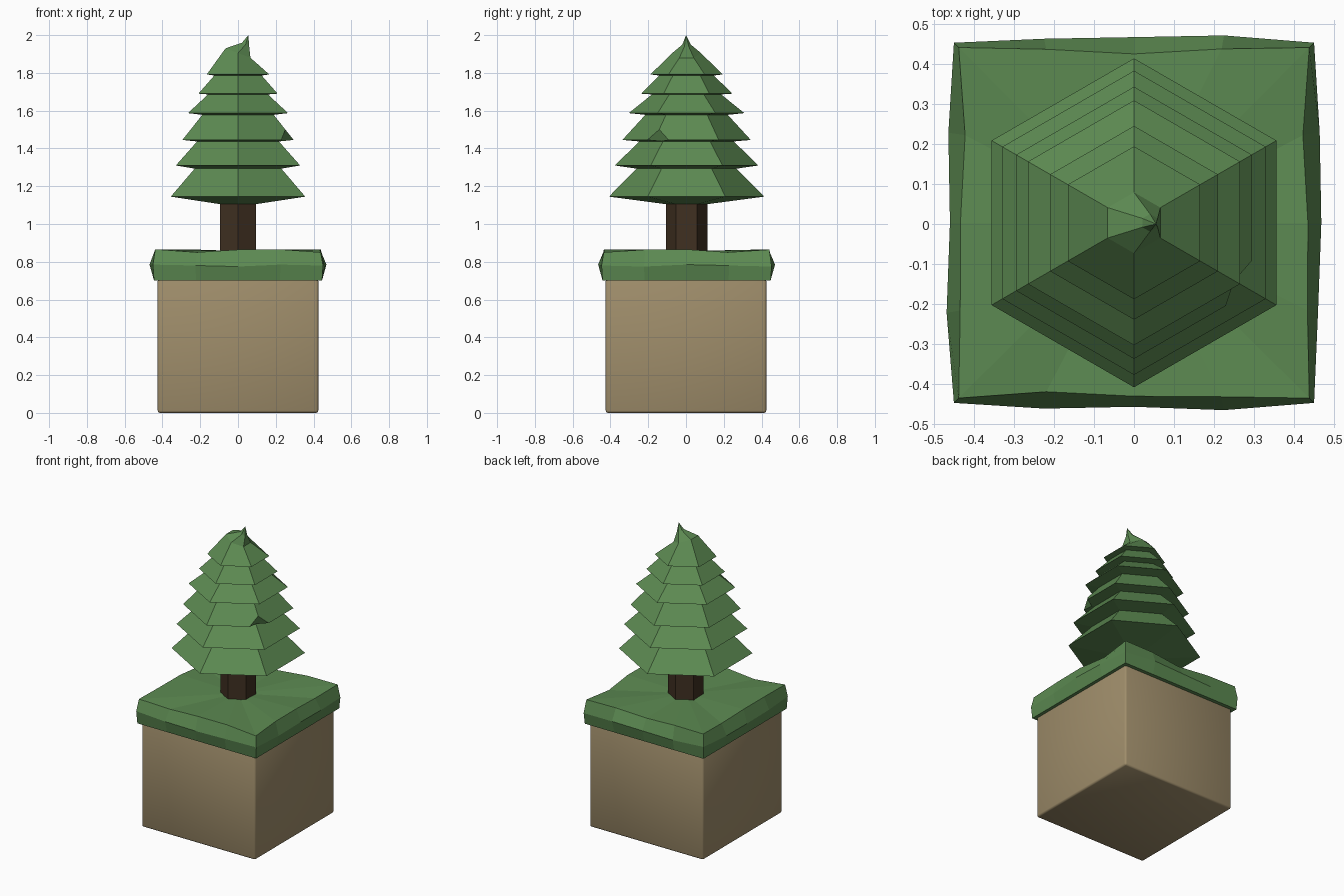
import bpy, bmesh, math
from mathutils import Vector

if "Cube" in bpy.data.objects:
    bpy.data.objects.remove(bpy.data.objects["Cube"])


def material(name, rgb):
    m = bpy.data.materials.new(name)
    m.diffuse_color = (*rgb, 1)
    m.use_nodes = True
    m.node_tree.nodes["Principled BSDF"].inputs["Base Color"].default_value = m.diffuse_color
    return m


TAN = material("tan planter", (0.35, 0.27, 0.147))
GREEN = material("leaf green", (0.108, 0.255, 0.084))
BROWN = material("dark bark", (0.050, 0.029, 0.015))


def finish(bm, name, mat):
    bmesh.ops.recalc_face_normals(bm, faces=bm.faces)
    me = bpy.data.meshes.new(name)
    bm.to_mesh(me)
    bm.free()
    ob = bpy.data.objects.new(name, me)
    bpy.context.collection.objects.link(ob)
    me.materials.append(mat)
    return ob


def loft(rings):
    """Join rings of points into a strip; returns the bmesh and its vertex rings."""
    bm = bmesh.new()
    vr = [[bm.verts.new(p) for p in r] for r in rings]
    n = len(vr[0])
    for a, b in zip(vr, vr[1:]):
        for i in range(n):
            j = (i + 1) % n
            bm.faces.new((a[i], a[j], b[j], b[i]))
    return bm, vr


def fan(bm, ring, point):
    c = bm.verts.new(point)
    for i in range(len(ring)):
        bm.faces.new((ring[i], ring[(i + 1) % len(ring)], c))


def hexagon(r, z, x=0.0, tilt=0.0, y=0.003):
    pts = []
    for i in range(6):
        a = math.radians(90 + 60 * i)
        dx = r * math.cos(a)
        pts.append(Vector((x + dx, y + r * math.sin(a), z + tilt * dx)))
    return pts


# planter: cube with softly rounded edges
bm = bmesh.new()
bmesh.ops.create_cube(bm, size=1)
for v in bm.verts:
    v.co = Vector((v.co.x * 0.85, v.co.y * 0.85, (v.co.z + 0.5) * 0.71))
bmesh.ops.bevel(bm, geom=bm.edges[:], offset=0.012, segments=2, profile=0.5, affect='EDGES')
planter = finish(bm, "planter", TAN)
planter.data.shade_smooth()
bpy.context.view_layer.objects.active = planter
planter.select_set(True)
bpy.ops.object.shade_smooth_by_angle(angle=math.radians(50))


# grass cap: wavy square slab, overhanging the planter
def square(r, z, bulge, wave, phase):
    corners = [(-1, -1), (1, -1), (1, 1), (-1, 1)]
    pts = []
    for k in range(4):
        a, b = Vector(corners[k]), Vector(corners[(k + 1) % 4])
        out = (a + b) / 2
        for s in range(4):
            w = math.sin(phase + 2.1 * (4 * k + s))
            p = a.lerp(b, s / 4) * r
            if s:
                p += out * (bulge + wave * w * 0.8)
            pts.append(Vector((p.x, p.y + 0.003, z + wave * w)))
    return pts


bm, vr = loft([square(0.445, 0.702, 0.0, 0.0, 0),
               square(0.450, 0.78, 0.014, 0.006, 1),
               square(0.438, 0.86, -0.008, 0.010, 2.5)])
bm.faces.new(vr[0])
fan(bm, vr[-1], (0, 0, 0.857))
finish(bm, "grass_cap", GREEN)

# trunk
bm, vr = loft([hexagon(0.11, 0.83), hexagon(0.11, 1.12)])
bm.faces.new(vr[0])
bm.faces.new(vr[1])
finish(bm, "trunk", BROWN)

# foliage: six stacked hexagonal skirts, (inner radius, inner z, outer radius, outer z)
tiers = [(0.11, 1.105, 0.411, 1.145), (0.265, 1.293, 0.380, 1.310),
         (0.250, 1.437, 0.340, 1.445), (0.218, 1.578, 0.306, 1.587),
         (0.183, 1.686, 0.242, 1.690), (0.145, 1.786, 0.191, 1.792)]
rings = []
for ri, zi, ro, zo in tiers:
    rings += [hexagon(ri, zi), hexagon(ro, zo)]
# tip leaning to the right
rings += [hexagon(0.076, 1.905, 0.0, -0.38), hexagon(0.022, 1.95, 0.04, -0.5)]
bm, vr = loft(rings)
bm.faces.new(vr[0])
fan(bm, vr[-1], (0.055, 0, 2.0))
# chipped corner on the third skirt
bmesh.ops.bevel(bm, geom=[vr[5][4]], offset=0.075, segments=1, affect='VERTICES')
finish(bm, "foliage", GREEN)
